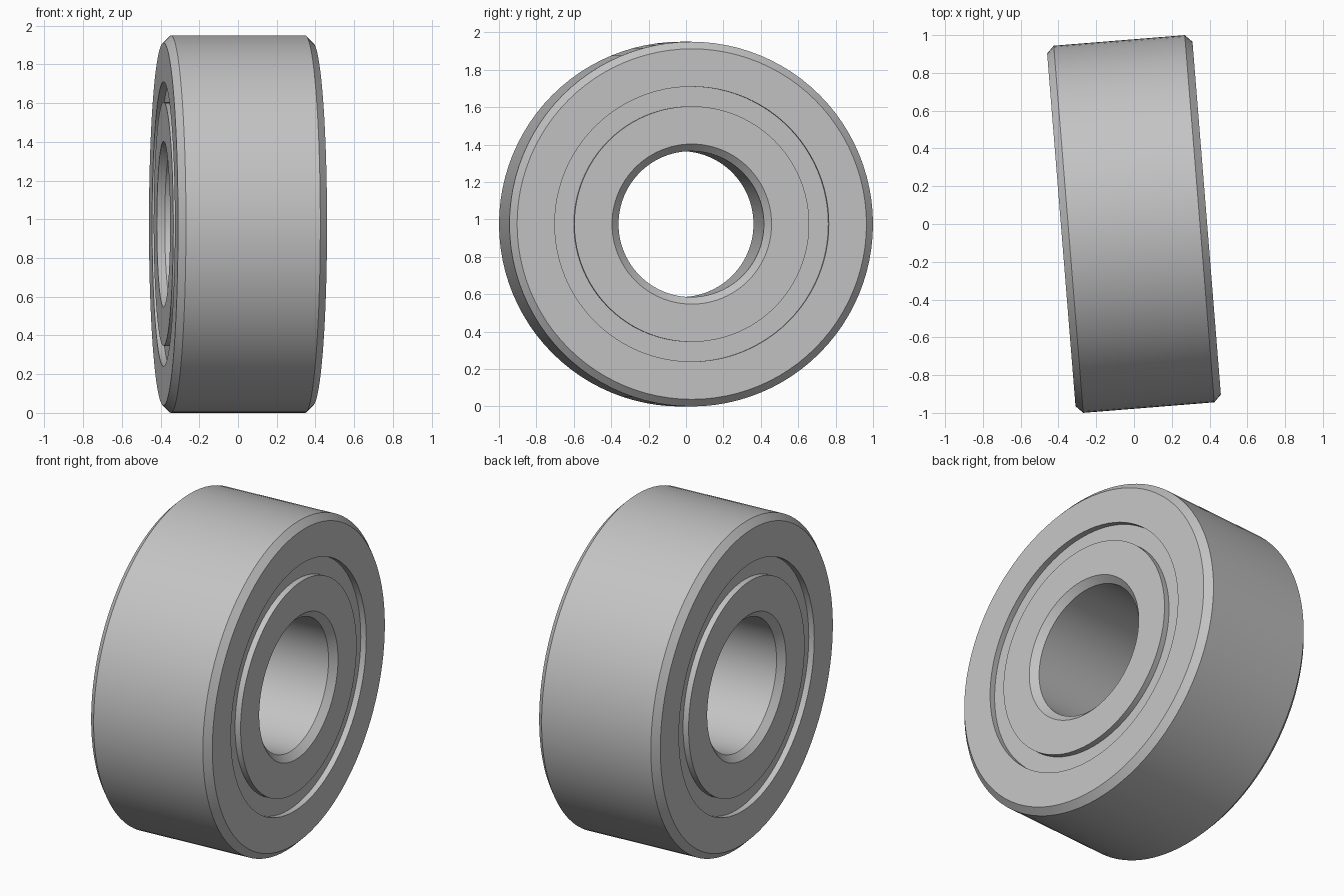
import bpy
import bmesh
import math
from mathutils import Matrix

cube = bpy.data.objects.get("Cube")
if cube:
    bpy.data.objects.remove(cube, do_unlink=True)

SEGMENTS = 96
RADIUS = 0.975        # outside of the bearing
HALF = 0.386          # half of the width
BORE = 0.39
SHIELD_IN, SHIELD_OUT = 0.63, 0.735
CHAMFER = 0.038
RECESS = 0.035        # depth of the shield below the ring faces
TURN = math.radians(4.6)

steel = bpy.data.materials.new("steel_grey")
steel.use_nodes = True
grey = (0.55, 0.55, 0.55, 1)
steel.diffuse_color = grey
steel.node_tree.nodes["Principled BSDF"].inputs["Base Color"].default_value = grey


def ring(name, half_profile):
    """Revolve a mirrored (along the axis, radius) profile about the x axis."""
    profile = half_profile + [(-x, r) for x, r in reversed(half_profile)]
    bm = bmesh.new()
    loops = []
    for i in range(SEGMENTS):
        a = math.tau * i / SEGMENTS
        loops.append([bm.verts.new((x, r * math.sin(a), r * math.cos(a)))
                      for x, r in profile])
    n = len(profile)
    for i, here in enumerate(loops):
        after = loops[(i + 1) % SEGMENTS]
        for j in range(n):
            k = (j + 1) % n
            bm.faces.new((here[j], here[k], after[k], after[j]))
    bmesh.ops.recalc_face_normals(bm, faces=bm.faces)
    # Stand the ring on the ground and turn it a little about the vertical
    bm.transform(Matrix.Translation((0, 0, RADIUS)) @ Matrix.Rotation(TURN, 4, "Z"))
    mesh = bpy.data.meshes.new(name)
    bm.to_mesh(mesh)
    bm.free()
    mesh.materials.append(steel)
    obj = bpy.data.objects.new(name, mesh)
    bpy.context.collection.objects.link(obj)
    bpy.ops.object.select_all(action="DESELECT")
    obj.select_set(True)
    bpy.context.view_layer.objects.active = obj
    bpy.ops.object.shade_smooth_by_angle(angle=math.radians(30))
    return obj


# Outer ring with chamfered rims
ring("outer_ring", [(HALF, SHIELD_OUT), (HALF, RADIUS - CHAMFER),
                    (HALF - CHAMFER, RADIUS)])

# Inner ring with a chamfered bore
ring("inner_ring", [(HALF, SHIELD_IN), (HALF, BORE + CHAMFER),
                    (HALF - CHAMFER, BORE)])

# Recessed shield closing the gap between the rings on both sides
ring("shield", [(HALF - RECESS, SHIELD_IN), (HALF - RECESS, SHIELD_OUT)])
